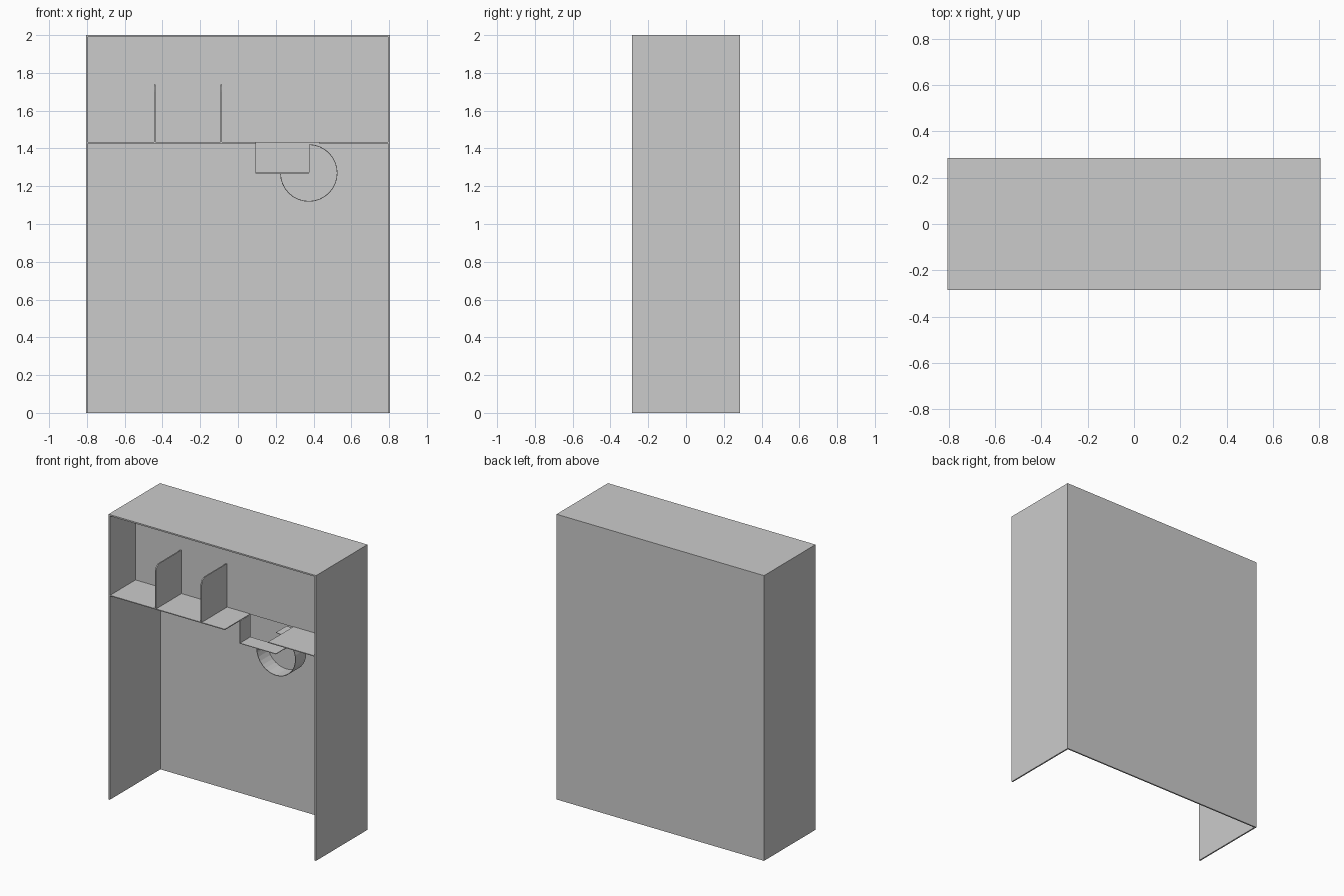
import bpy, bmesh, math

if "Cube" in bpy.data.objects:
    bpy.data.objects.remove(bpy.data.objects["Cube"])


def finish(name, bm):
    bmesh.ops.recalc_face_normals(bm, faces=bm.faces[:])
    me = bpy.data.meshes.new(name)
    bm.to_mesh(me)
    bm.free()
    ob = bpy.data.objects.new(name, me)
    bpy.context.scene.collection.objects.link(ob)
    return ob


def box(name, x0, x1, y0, y1, z0, z1):
    bm = bmesh.new()
    bmesh.ops.create_cube(bm, size=1)
    for v in bm.verts:
        v.co.x = x0 if v.co.x < 0 else x1
        v.co.y = y0 if v.co.y < 0 else y1
        v.co.z = z0 if v.co.z < 0 else z1
    return finish(name, bm)


def extrude_profile(name, pts, axis, a, b):
    """Closed outline pushed along x (points are y,z) or y (points are x,z)."""
    bm = bmesh.new()
    verts = [bm.verts.new((a, p, q) if axis == 'x' else (p, a, q)) for p, q in pts]
    face = bm.faces.new(verts)
    res = bmesh.ops.extrude_face_region(bm, geom=[face])
    moved = [g for g in res['geom'] if isinstance(g, bmesh.types.BMVert)]
    d = b - a
    bmesh.ops.translate(bm, verts=moved, vec=(d, 0, 0) if axis == 'x' else (0, d, 0))
    return finish(name, bm)


W, D, H, T = 0.805, 0.285, 2.0, 0.01
SHELF, STEP = 1.43, 1.27
CX, R = 0.375, 0.152
MID = 0.0

# Outer cabinet: open at the front and underneath
box("left_side", -W, -W + T, -D, D, 0, H)
box("right_side", W - T, W, -D, D, 0, H)
box("back_panel", -W + T, W - T, D - T, D, 0, H)
box("top_panel", -W + T, W - T, -D, D - T, H - T, H)

# Three-quarter arc, clockwise from the top round to the left
arc = [(CX + R * math.cos(math.radians(90 - 270 * i / 24)),
        STEP + R * math.sin(math.radians(90 - 270 * i / 24))) for i in range(25)]

# Shallow inner back of the upper compartment
box("upper_back", -W + T, W - T, MID, MID + 0.005, SHELF, H - T)

# Round sector backing below the shelf line
extrude_profile("sector_back", [(CX, STEP)] + arc, 'y', MID, MID + 0.004)

# Shelves either side of the gap
box("left_shelf", -W + T, 0.095, -D + 0.003, MID, SHELF - 0.003, SHELF + 0.003)
box("right_shelf", 0.43, W - T, -D + 0.003, MID, SHELF - 0.003, SHELF + 0.003)

# Stepped strip and curved strip
F = -0.115
box("step_riser", 0.092, 0.096, F, MID, STEP, SHELF - 0.003)
box("step_ledge", 0.092, CX, F, MID, STEP - 0.002, STEP + 0.002)
inner = [(CX + (x - CX) * 0.975, STEP + (z - STEP) * 0.975) for x, z in reversed(arc)]
extrude_profile("curved_strip", arc + inner, 'y', F, MID)

# Upright dividers with a rounded front top corner
r, top = 0.04, 1.738
front = -D + 0.003
corner = [(front + r - r * math.cos(math.radians(a)), top - r + r * math.sin(math.radians(a)))
          for a in range(0, 91, 15)]
outline = [(MID, SHELF), (front, SHELF)] + corner + [(MID, top)]
for i, x in enumerate((-0.442, -0.088)):
    extrude_profile(f"divider_{i + 1}", outline, 'x', x - 0.004, x + 0.004)
